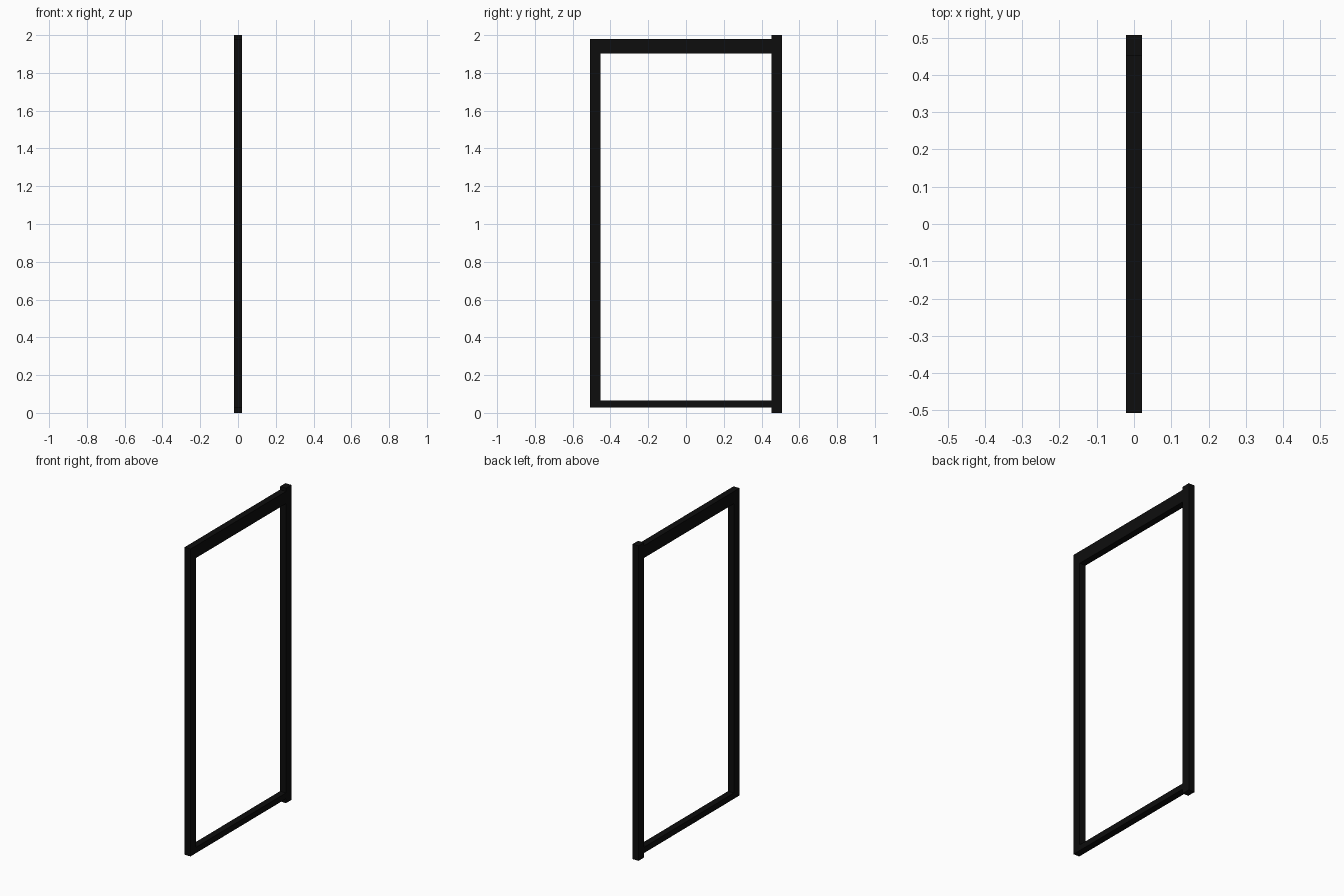
import bpy

if "Cube" in bpy.data.objects:
    bpy.data.objects.remove(bpy.data.objects["Cube"])

black = bpy.data.materials.new("black_frame")
black.diffuse_color = (0.004, 0.004, 0.004, 1)
black.use_nodes = True
black.node_tree.nodes["Principled BSDF"].inputs["Base Color"].default_value = black.diffuse_color

HALF_X = 0.021   # frame thickness / 2
HALF_Y = 0.507   # frame width / 2
STILE = 0.055    # stile face width


def bar(name, y0, y1, z0, z1):
    """Box spanning the frame thickness between the given y and z limits."""
    bpy.ops.mesh.primitive_cube_add(size=1, location=(0, (y0 + y1) / 2, (z0 + z1) / 2))
    ob = bpy.context.object
    ob.name = name
    ob.scale = (2 * HALF_X, y1 - y0, z1 - z0)
    bpy.ops.object.transform_apply(location=False, rotation=False, scale=True)
    ob.data.materials.append(black)


# Tall pivot post, projecting past the rails at both ends
bar("pivot_post", HALF_Y - STILE, HALF_Y, 0.0, 2.0)
# Shorter closing stile
bar("closing_stile", -HALF_Y, -HALF_Y + STILE, 0.028, 1.98)
# Deep top rail and slim bottom rail between the uprights
bar("top_rail", -HALF_Y + STILE, HALF_Y - STILE, 1.902, 1.98)
bar("bottom_rail", -HALF_Y + STILE, HALF_Y - STILE, 0.028, 0.065)
